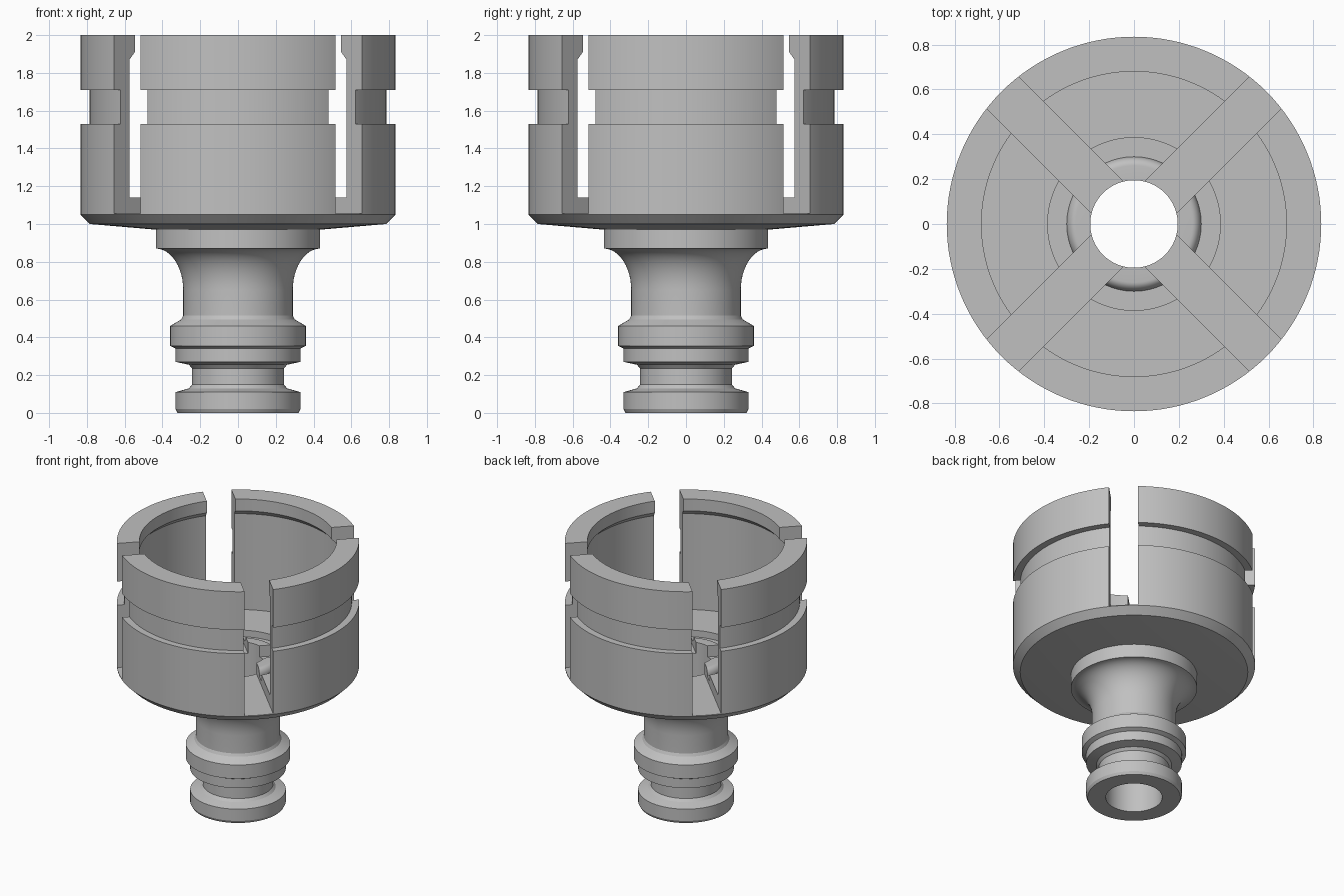
import bpy, math
from mathutils import Matrix

if "Cube" in bpy.data.objects:
    bpy.data.objects.remove(bpy.data.objects["Cube"], do_unlink=True)

SEGMENTS = 128
BORE = 0.195

grey = bpy.data.materials.new("plain grey")
grey.use_nodes = True
grey.diffuse_color = (0.53, 0.53, 0.53, 1)
grey.node_tree.nodes["Principled BSDF"].inputs["Base Color"].default_value = grey.diffuse_color


def arc(cx, cz, rx, rz, start, end, steps=8):
    """Points on a quarter-round, angles in degrees."""
    angles = [math.radians(start + (end - start) * i / steps) for i in range(steps + 1)]
    return [(cx + rx * math.cos(a), cz + rz * math.sin(a)) for a in angles]


def lathe(name, profile, closed):
    """Spin a counter-clockwise (radius, height) profile about z."""
    n = len(profile)
    verts = [(r * math.cos(t), r * math.sin(t), z)
             for t in (math.tau * s / SEGMENTS for s in range(SEGMENTS))
             for r, z in profile]
    faces = []
    for s in range(SEGMENTS):
        a, b = s * n, (s + 1) % SEGMENTS * n
        for i in range(n if closed else n - 1):
            j = (i + 1) % n
            faces.append((a + i, b + i, b + j, a + j))
    mesh = bpy.data.meshes.new(name)
    mesh.from_pydata(verts, [], faces)
    mesh.materials.append(grey)
    obj = bpy.data.objects.new(name, mesh)
    bpy.context.collection.objects.link(obj)
    return obj


def activate(obj):
    bpy.ops.object.select_all(action="DESELECT")
    obj.select_set(True)
    bpy.context.view_layer.objects.active = obj


# Cup: chamfered base, grooved wall, inner lip, recessed floor and centre boss
cup_profile = [
    (BORE, 0.97), (0.435, 0.97), (0.785, 1.0), (0.835, 1.05),
    (0.835, 1.53), (0.785, 1.53), (0.785, 1.71), (0.835, 1.71),
    (0.835, 2.0), (0.68, 2.0), (0.68, 1.91), (0.72, 1.87),
    (0.72, 1.14), (0.385, 1.14), (0.385, 1.09),
] + arc(0.26, 1.09, 0.04, 0.05, 0, 90) + [(BORE, 1.14)]
cup = lathe("slotted_cup", cup_profile, True)

# Two crossing diagonal slots cut the wall into four segments
for angle in (45, 135):
    bpy.ops.mesh.primitive_cube_add(size=1)
    cutter = bpy.context.object
    cutter.name = "slot_cutter"
    cutter.hide_render = True
    cutter.data.transform(Matrix.Rotation(math.radians(angle), 4, "Z")
                          @ Matrix.Translation((0, 0, 1.6))
                          @ Matrix.Diagonal((2, 0.2, 1.09, 1)))
    activate(cup)
    cut = cup.modifiers.new("slot", "BOOLEAN")
    cut.operation = "DIFFERENCE"
    cut.solver = "EXACT"
    cut.object = cutter
    bpy.ops.object.modifier_apply(modifier=cut.name)
    bpy.data.objects.remove(cutter, do_unlink=True)

# Stem: hollow hose tail with collar, flared neck, bead and seal groove
stem_profile = [
    (BORE, 0.97), (BORE, 0.0), (0.32, 0.0), (0.33, 0.02), (0.33, 0.11),
    (0.26, 0.13), (0.243, 0.15), (0.243, 0.235), (0.26, 0.255), (0.33, 0.27),
    (0.33, 0.34), (0.36, 0.355), (0.36, 0.46), (0.30, 0.495), (0.29, 0.515),
] + arc(0.435, 0.65, 0.145, 0.22, 180, 90, 12) + [(0.435, 0.97)]
stem = lathe("hose_stem", stem_profile, False)

for part in (cup, stem):
    activate(part)
    bpy.ops.object.shade_smooth_by_angle(angle=math.radians(25))
